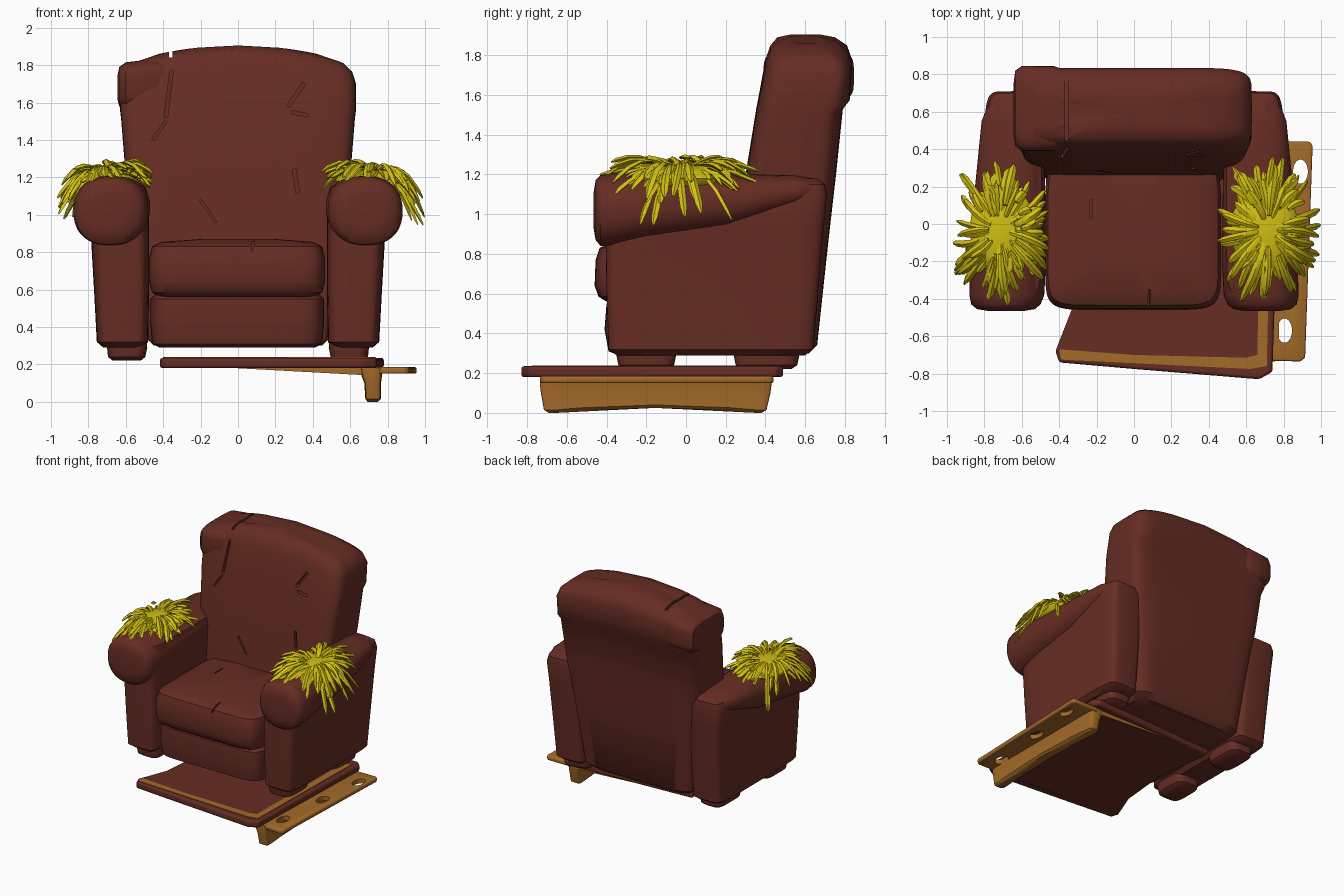
import bpy, bmesh, math, random
from mathutils import Vector, Matrix

random.seed(4)
cube = bpy.data.objects.get("Cube")
if cube:
    bpy.data.objects.remove(cube, do_unlink=True)


def material(name, color):
    m = bpy.data.materials.new(name)
    m.use_nodes = True
    m.diffuse_color = (*color, 1)
    m.node_tree.nodes["Principled BSDF"].inputs["Base Color"].default_value = (*color, 1)
    return m


BROWN = material("worn brown leather", (0.133, 0.026, 0.017))
OCHRE = material("ochre wood", (0.37, 0.145, 0.022))
YELLOW = material("yellow fur", (0.64, 0.52, 0.006))
parts = []


def finish(name, bm, mats, bevel=0):
    bmesh.ops.recalc_face_normals(bm, faces=bm.faces)
    mesh = bpy.data.meshes.new(name)
    bm.to_mesh(mesh)
    bm.free()
    for m in mats:
        mesh.materials.append(m)
    obj = bpy.data.objects.new(name, mesh)
    bpy.context.collection.objects.link(obj)
    if bevel:
        mod = obj.modifiers.new("soft edge", 'BEVEL')
        mod.width, mod.segments = bevel, 3
    parts.append(obj)
    return obj


def skin(bm, rings):
    """Join rings of vertices and close both ends with fans."""
    n = len(rings[0])
    for a, b in zip(rings, rings[1:]):
        for i in range(n):
            j = (i + 1) % n
            bm.faces.new((a[i], a[j], b[j], b[i]))
    for ring in (rings[0], rings[-1]):
        mid = bm.verts.new(sum((v.co for v in ring), Vector()) / n)
        for i in range(n):
            bm.faces.new((ring[i], ring[(i + 1) % n], mid))


def soft(name, sections, mat=BROWN, axis="z", power=6, n=48, flip=1, warp=None):
    """Loft superellipse sections (t, u0, u1, v0, v1) along an axis."""
    bm = bmesh.new()
    rings = []
    for t, u0, u1, v0, v1 in sections:
        ring = []
        for i in range(n):
            a = math.tau * i / n
            c, s = math.cos(a), math.sin(a)
            u = (u0 + u1) / 2 + (u1 - u0) / 2 * math.copysign(abs(c) ** (2 / power), c)
            v = (v0 + v1) / 2 + (v1 - v0) / 2 * math.copysign(abs(s) ** (2 / power), s)
            co = {"z": (u, v, t), "y": (u, t, v), "x": (t, u, v)}[axis]
            ring.append(bm.verts.new((co[0] * flip, co[1], co[2])))
        rings.append(ring)
    skin(bm, rings)
    if warp:
        for v in bm.verts:
            v.co.z += warp(v.co)
    return finish(name, bm, [mat])


def plate(name, outline, z0, z1, mat, bevel=0):
    bm = bmesh.new()
    face = bm.faces.new([bm.verts.new((x, y, z0)) for x, y in outline])
    new = bmesh.ops.extrude_face_region(bm, geom=[face])["geom"]
    bmesh.ops.translate(bm, vec=(0, 0, z1 - z0),
                        verts=[g for g in new if isinstance(g, bmesh.types.BMVert)])
    return finish(name, bm, [mat], bevel)


def cut(obj, cutters):
    """Subtract (location, size, y rotation, round) shapes one by one."""
    for loc, size, turn, is_round in cutters:
        bm = bmesh.new()
        mx = Matrix.LocRotScale(Vector(loc), Matrix.Rotation(turn, 3, 'Y').to_quaternion(), Vector(size))
        if is_round:
            bmesh.ops.create_cone(bm, cap_ends=True, segments=20, radius1=0.5, radius2=0.5, depth=1, matrix=mx)
        else:
            bmesh.ops.create_cube(bm, size=1, matrix=mx)
        cutter = finish("cutter", bm, [obj.data.materials[0]])
        parts.remove(cutter)
        cutter.hide_render = True
        mod = obj.modifiers.new("cut", 'BOOLEAN')
        mod.operation, mod.object, mod.solver = 'DIFFERENCE', cutter, 'EXACT'
        deps = bpy.context.evaluated_depsgraph_get()
        mesh = bpy.data.meshes.new_from_object(obj.evaluated_get(deps))
        obj.modifiers.clear()
        # Keep only a cut that left the body whole
        if len(mesh.vertices) >= len(obj.data.vertices):
            obj.data = mesh
        bpy.data.objects.remove(cutter, do_unlink=True)


# Seat base and cushion
soft("seat_base", [(.29, -.42, .41, -.34, .56), (.31, -.46, .45, -.39, .6), (.42, -.47, .46, -.41, .6),
                   (.55, -.47, .46, -.4, .6), (.59, -.43, .42, -.36, .56)], power=9)
cushion = soft("seat_cushion", [(.56, -.42, .41, -.4, .3), (.585, -.46, .45, -.44, .32),
                                (.64, -.475, .465, -.46, .33), (.77, -.475, .465, -.455, .33),
                                (.83, -.46, .45, -.435, .33), (.855, -.41, .4, -.38, .33),
                                (.87, -.2, .2, -.2, .3)], power=8)
cut(cushion, [((.08, -.42, .84), (.012, .14, .07), .15, False),
              ((-.23, .08, .87), (.01, .1, .03), 0, False)])


# Leaning backrest with a crowned top and a few tears
def crown(co):
    k = max(0, min(1, (co.z - 1.4) / .5))
    return -.1 * k * (co.x / .63) ** 2


back = soft("backrest", [(.3, -.45, .45, .15, .62), (.34, -.49, .49, .2, .66), (.85, -.55, .55, .26, .715),
                         (1.2, -.6, .6, .3, .755), (1.54, -.625, .625, .355, .79),
                         (1.59, -.63, .63, .365, .825), (1.78, -.63, .63, .4, .835),
                         (1.85, -.61, .61, .425, .81), (1.89, -.56, .56, .46, .75),
                         (1.905, -.42, .42, .53, .67)], power=7, n=64, warp=crown)
cut(back, [((-.36, .62, 1.88), (.02, .6, .08), 0, False),
           ((-.37, .38, 1.65), (.018, .07, .26), .12, False),
           ((-.42, .345, 1.45), (.015, .05, .12), .6, False),
           ((.31, .375, 1.64), (.02, .07, .15), .6, False),
           ((.33, .365, 1.54), (.09, .06, .018), .2, False),
           ((.31, .3, 1.18), (.02, .06, .13), -.15, False),
           ((-.16, .28, 1.02), (.012, .05, .15), -.6, False)])
soft("backrest_loose_puff", [(-.645, .48, .74, 1.62, 1.74), (-.635, .42, .82, 1.58, 1.79),
                             (-.6, .39, .845, 1.56, 1.815), (-.43, .39, .845, 1.56, 1.835),
                             (-.39, .41, .83, 1.58, 1.83), (-.375, .46, .78, 1.63, 1.79)],
     axis="x", power=4)


# Fur patch made of ragged drooping tufts
def fur(name, side):
    bm = bmesh.new()
    bmesh.ops.create_uvsphere(bm, u_segments=16, v_segments=8, radius=1,
                              matrix=Matrix.LocRotScale(Vector((side * .7, -.03, 1.18)), None,
                                                        Vector((.18, .25, .07))))
    for k in range(100):
        a = random.uniform(0, math.tau)
        c, s = math.cos(a), math.sin(a)
        start, end = random.uniform(.05, .5), random.uniform(.6, 1.08)
        lift = random.uniform(.02, .1)
        drop = random.uniform(.03, .12) + (random.uniform(.08, .22) * c if c > 0 else 0)
        sway, fat = random.uniform(-.05, .05), random.uniform(.8, 1.3)
        across, up = Vector((-s, c, 0)), Vector((c * .5, s * .5, .85))
        rings = []
        for t, r in ((0, .01), (.3, .015), (.6, .018), (.88, .016), (1, .006)):
            rho = start + (end - start) * t
            p = Vector((.715 + .27 * rho * c, -.03 + .39 * rho * s,
                        1.21 + lift * math.sin(min(rho, 1) * 2.4) - drop * rho ** 2))
            p += across * sway * t * t
            ring = []
            for d in (across * r * fat, up * r * .7, -across * r * fat, -up * r * .7):
                q = p + d
                ring.append(bm.verts.new((q.x * side, q.y, q.z)))
            rings.append(ring)
        skin(bm, rings)
    finish(name, bm, [YELLOW])


# Arms, feet and fur on both sides
for side, label in ((1, "left"), (-1, "right")):
    soft(label + "_arm_panel", [(.29, .51, .72, -.35, .6), (.32, .48, .755, -.39, .64),
                                (.6, .475, .77, -.4, .665), (.95, .475, .79, -.405, .695),
                                (1.1, .48, .8, -.4, .71), (1.15, .495, .785, -.38, .7),
                                (1.18, .55, .73, -.3, .66)], power=7, flip=side)
    soft(label + "_arm_roll", [(-.465, .59, .78, .93, 1.11), (-.455, .53, .84, .87, 1.17),
                               (-.43, .5, .87, .84, 1.195), (-.38, .48, .88, .835, 1.205),
                               (-.2, .47, .875, .87, 1.21), (.2, .475, .85, .92, 1.205),
                               (.55, .49, .815, 1.03, 1.195), (.64, .52, .78, 1.06, 1.18),
                               (.68, .57, .73, 1.08, 1.15)], axis="y", power=2.3, flip=side)
    for end, y0, y1 in (("front", -.35, -.05), ("rear", .24, .57)):
        soft(f"{label}_{end}_foot", [(.22, .52, .67, y0 + .04, y1 - .04), (.24, .495, .695, y0 + .01, y1 - .01),
                                     (.29, .485, .7, y0, y1), (.36, .49, .7, y0, y1)], power=4, flip=side)
    fur(label + "_arm_fur", side)

# Skewed board under the chair with an inlaid trim
plate("floor_board", [(-.42, -.68), (-.4, -.74), (0, -.775), (.67, -.83), (.74, -.79),
                      (.78, .45), (.74, .49), (-.36, .43), (-.29, 0), (-.33, -.45)],
      .18, .235, BROWN, .015)
plate("board_trim", [(-.4, -.67), (-.39, -.725), (.62, -.775), (.71, -.76), (.735, .4),
                     (.675, .4), (.66, -.7), (.6, -.715), (0, -.7)], .232, .239, OCHRE)

# Tapered wedge below the board, ochre on its front edge
bm = bmesh.new()
ends = [[bm.verts.new((x, y, z)) for x, z in ((-.05, .182), (.72, .182), (.72, .14))] for y in (-.72, .43)]
skin(bm, ends)
bm.normal_update()
for f in bm.faces:
    f.material_index = int(abs(f.normal.y) > .5)
finish("board_wedge", bm, [BROWN, OCHRE])

# Side rail: pierced top flange and a deep lower lip
rail = plate("rail_flange", [(.7, -.73), (.89, -.735), (.915, -.715), (.955, .42), (.94, .44), (.72, .44)],
             .15, .185, OCHRE, .01)
cut(rail, [((x, y, .17), (.08, .13, .2), 0, True) for x, y in ((.805, -.57), (.845, -.12), (.89, .28))])
soft("rail_lip", [(0, .69, .75, -.69, .38), (.015, .68, .765, -.715, .405), (.1, .675, .765, -.73, .425),
                  (.14, .66, .77, -.735, .43), (.18, .65, .775, -.735, .435)], OCHRE, power=10,
     warp=lambda co: .025 * max(0, 1 - ((co.y + .15) / .5) ** 2) if co.z < .03 else 0)

# Smooth shading with sharp edges kept
bpy.ops.object.select_all(action='DESELECT')
for obj in parts:
    obj.select_set(True)
bpy.context.view_layer.objects.active = parts[0]
bpy.ops.object.shade_smooth_by_angle(angle=math.radians(40))
